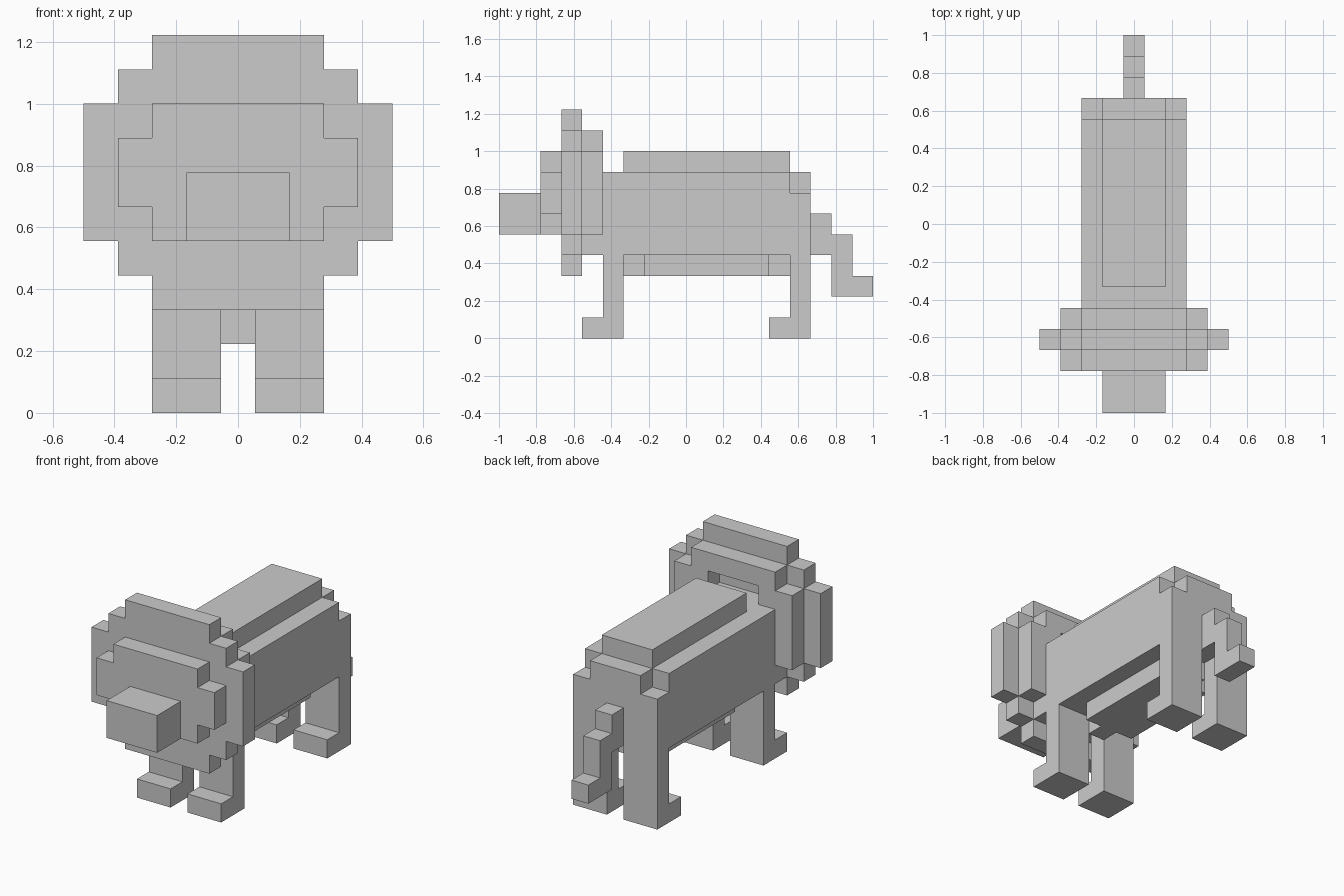
import bpy, bmesh
from mathutils import Vector

if "Cube" in bpy.data.objects:
    bpy.data.objects.remove(bpy.data.objects["Cube"])

U = 1 / 9  # one block of the grid


def prism(name, pts, axis, a, b):
    """Extrude a block-unit profile along x (profile y,z) or y (profile x,z)."""
    place = (lambda p, t: (t, p[0], p[1])) if axis == 'x' else (lambda p, t: (p[0], t, p[1]))
    bm = bmesh.new()
    face = bm.faces.new([bm.verts.new(Vector(place(p, a)) * U) for p in pts])
    ext = bmesh.ops.extrude_face_region(bm, geom=[face], use_keep_orig=True)
    verts = [g for g in ext['geom'] if isinstance(g, bmesh.types.BMVert)]
    bmesh.ops.translate(bm, verts=verts, vec=Vector(place((0, 0), b - a)) * U)
    bmesh.ops.recalc_face_normals(bm, faces=bm.faces)
    mesh = bpy.data.meshes.new(name)
    bm.to_mesh(mesh)
    bm.free()
    obj = bpy.data.objects.new(name, mesh)
    bpy.context.collection.objects.link(obj)
    return obj


def box(name, half_x, y0, y1, z0, z1):
    return prism(name, [(y0, z0), (y1, z0), (y1, z1), (y0, z1)], 'x', -half_x, half_x)


def stepped(name, half_x, z0, z1, steps, y0, y1):
    """Plate whose corners step outwards one block at a time."""
    right = []
    for i in range(steps + 1):
        right += [(half_x + i, z0 + i), (half_x + i, z0 + i + 1)]
    right[-1] = (half_x + steps, z1 - steps)
    for i in range(steps - 1, -1, -1):
        right += [(half_x + i, z1 - i - 1), (half_x + i, z1 - i)]
    left = [(-x, z) for x, z in reversed(right)]
    return prism(name, right + left, 'y', y0, y1)


# Head: muzzle, face and the two mane plates
box("muzzle", 1.5, -9, -7, 5, 7)
stepped("face", 2.5, 5, 9, 1, -7, -6)
stepped("mane_front", 2.5, 3, 11, 2, -6, -5)
mane_back = stepped("mane_back", 2.5, 4, 10, 1, -5, -4)

# Slot in the back of the mane above the neck
cutter = box("mane_slot_cutter", 1.5, -5.5, -3.5, 8, 9)
cutter.hide_render = True
cutter.hide_viewport = True
cut = mane_back.modifiers.new("slot", 'BOOLEAN')
cut.operation = 'DIFFERENCE'
cut.solver = 'EXACT'
cut.object = cutter

# Body: trunk with lowered rear corners, back ridge and stepped belly
prism("trunk", [(-4, 4), (6, 4), (6, 7), (5, 7), (5, 8), (-4, 8)], 'x', -2.5, 2.5)
box("rump", 1.5, 5, 6, 7, 8)
box("back_ridge", 1.5, -3, 5, 8, 9)
box("belly", 1.5, -2, 4, 3, 4)
box("belly_front_end", 0.5, -3, -2, 3, 4)
box("belly_rear_end", 0.5, 4, 5, 3, 4)

# Legs with feet pointing forward
for label, y in (("front", -4), ("rear", 5)):
    profile = [(y - 1, 0), (y + 1, 0), (y + 1, 4), (y, 4), (y, 1), (y - 1, 1)]
    for side, x in (("left", 0.5), ("right", -2.5)):
        prism(f"{label}_leg_{side}", profile, 'x', x, x + 2)

# Tail stepping down to the tip
prism("tail", [(6, 4), (7, 4), (7, 2), (9, 2), (9, 3), (8, 3), (8, 5), (7, 5), (7, 6), (6, 6)],
      'x', -0.5, 0.5)
